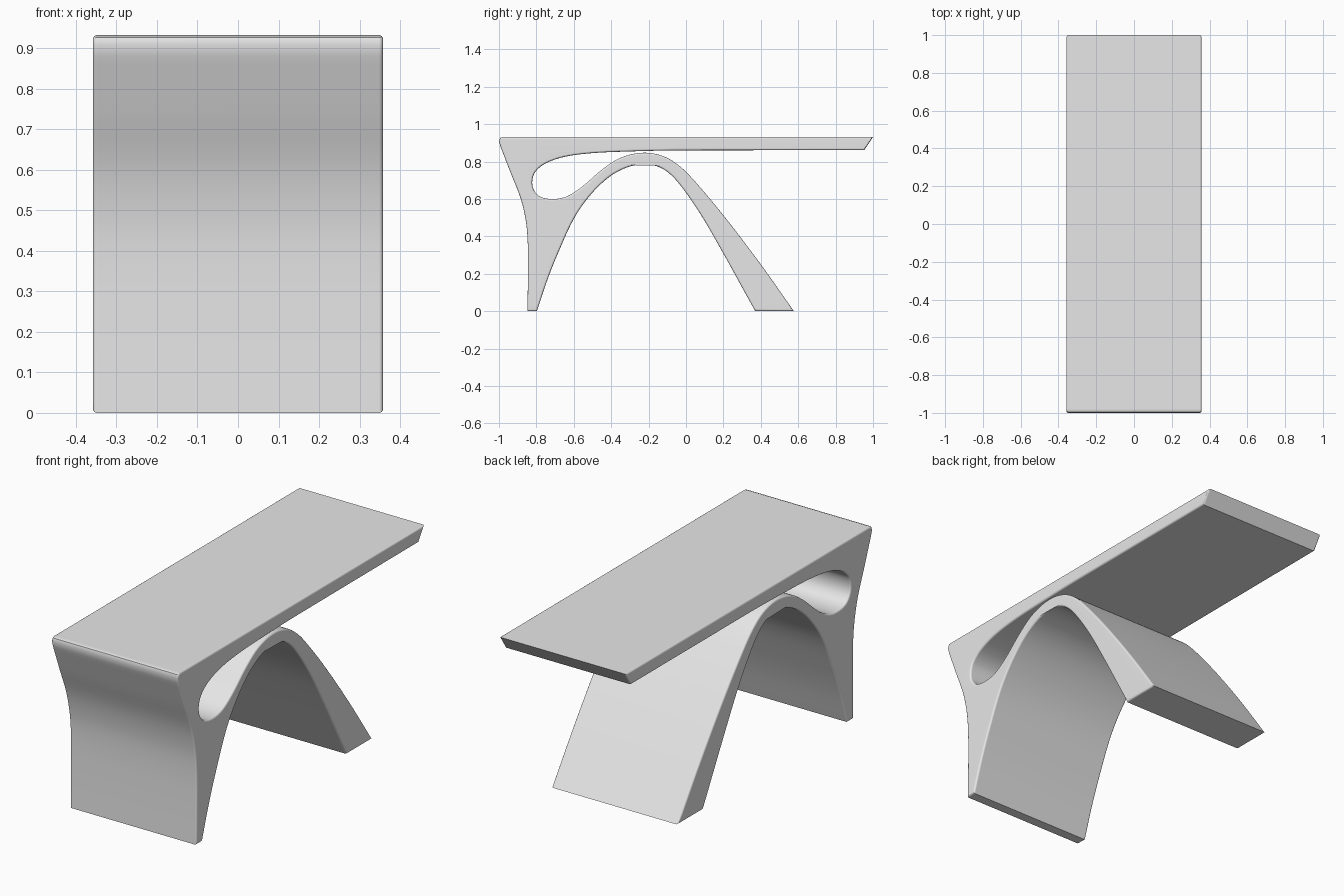
import bpy, bmesh, math
from mathutils import Vector
from mathutils.geometry import interpolate_bezier, tessellate_polygon

if "Cube" in bpy.data.objects:
    bpy.data.objects.remove(bpy.data.objects["Cube"])

HALF_WIDTH = 0.358
ROUND = 0.010


def smooth_run(pts, steps=7):
    """Smooth curve through the points, open at both ends."""
    p = [Vector((a, b, 0)) for a, b in pts]
    n = len(p)
    tan = [(p[min(i + 1, n - 1)] - p[max(i - 1, 0)]).normalized() for i in range(n)]
    out = []
    for i in range(n - 1):
        h = (p[i + 1] - p[i]).length / 3
        seg = interpolate_bezier(p[i], p[i] + tan[i] * h, p[i + 1] - tan[i + 1] * h, p[i + 1], steps)
        out += seg[:-1]
    return out + [p[-1]]


# side outline (y, z), clockwise from the top front edge
top_edge = [(-0.978, 0.932), (1.0, 0.932), (0.953, 0.861)]
slot_and_arch = [(0.1, 0.86), (-0.1, 0.859), (-0.3, 0.854), (-0.5, 0.845), (-0.65, 0.825),
                 (-0.75, 0.79), (-0.805, 0.745), (-0.822, 0.695), (-0.812, 0.645),
                 (-0.775, 0.61), (-0.70, 0.60), (-0.63, 0.617), (-0.55, 0.67),
                 (-0.45, 0.756), (-0.35, 0.82), (-0.23, 0.847), (-0.12, 0.828),
                 (-0.03, 0.772), (0.06, 0.68), (0.21, 0.50), (0.395, 0.257), (0.577, 0.0)]
inner_arch = [(0.37, 0.0), (0.33, 0.072), (0.19, 0.325), (0.07, 0.53), (-0.05, 0.697),
              (-0.13, 0.764), (-0.22, 0.785), (-0.32, 0.767), (-0.42, 0.71),
              (-0.52, 0.61), (-0.6, 0.493), (-0.68, 0.32), (-0.74, 0.17), (-0.797, 0.0)]
front_face = [(-0.848, 0.0), (-0.845, 0.2), (-0.846, 0.36), (-0.856, 0.48),
              (-0.885, 0.605), (-0.94, 0.745), (-0.992, 0.88)]
front_lip = [(-1.0, 0.908), (-0.994, 0.926)]

outline = [Vector((a, b, 0)) for a, b in top_edge]
outline += smooth_run(slot_and_arch) + smooth_run(inner_arch) + smooth_run(front_face)
outline += [Vector((a, b, 0)) for a, b in front_lip]


def inset(pts, d):
    """Move the clockwise outline inwards by d."""
    res = []
    for i, p in enumerate(pts):
        a = (p - pts[i - 1]).normalized()
        b = (pts[(i + 1) % len(pts)] - p).normalized()
        na, nb = Vector((a.y, -a.x, 0)), Vector((b.y, -b.x, 0))
        m = (na + nb).normalized()
        res.append(p + m * d / max(m.dot(na), 0.4))
    return res


# rounded side edges as a short stack of inset rings: (x, inset)
layers = []
for k in range(5):
    t = math.pi / 2 * k / 4
    layers.append((-HALF_WIDTH + ROUND * (1 - math.cos(t)), ROUND * (1 - math.sin(t))))
layers += [(-x, d) for x, d in reversed(layers)]

bm = bmesh.new()
rings = [[bm.verts.new((x, p.x, p.y)) for p in inset(outline, d)] for x, d in layers]
for r0, r1 in zip(rings, rings[1:]):
    for i in range(len(r0)):
        bm.faces.new((r0[i - 1], r0[i], r1[i], r1[i - 1]))

# flat sides
for tri in tessellate_polygon([outline]):
    for ring in (rings[0], rings[-1]):
        bm.faces.new([ring[i] for i in tri])
bmesh.ops.recalc_face_normals(bm, faces=bm.faces[:])

mesh = bpy.data.meshes.new("arched_bench")
bm.to_mesh(mesh)
bm.free()
bench = bpy.data.objects.new("arched_bench", mesh)
bpy.context.collection.objects.link(bench)

grey = bpy.data.materials.new("light_grey")
grey.diffuse_color = (0.8, 0.8, 0.8, 1)
grey.use_nodes = True
grey.node_tree.nodes["Principled BSDF"].inputs["Base Color"].default_value = grey.diffuse_color
mesh.materials.append(grey)

bpy.context.view_layer.objects.active = bench
bench.select_set(True)
bpy.ops.object.shade_smooth_by_angle(angle=math.radians(35))
weighted = bench.modifiers.new("even_shading", 'WEIGHTED_NORMAL')
weighted.keep_sharp = True
